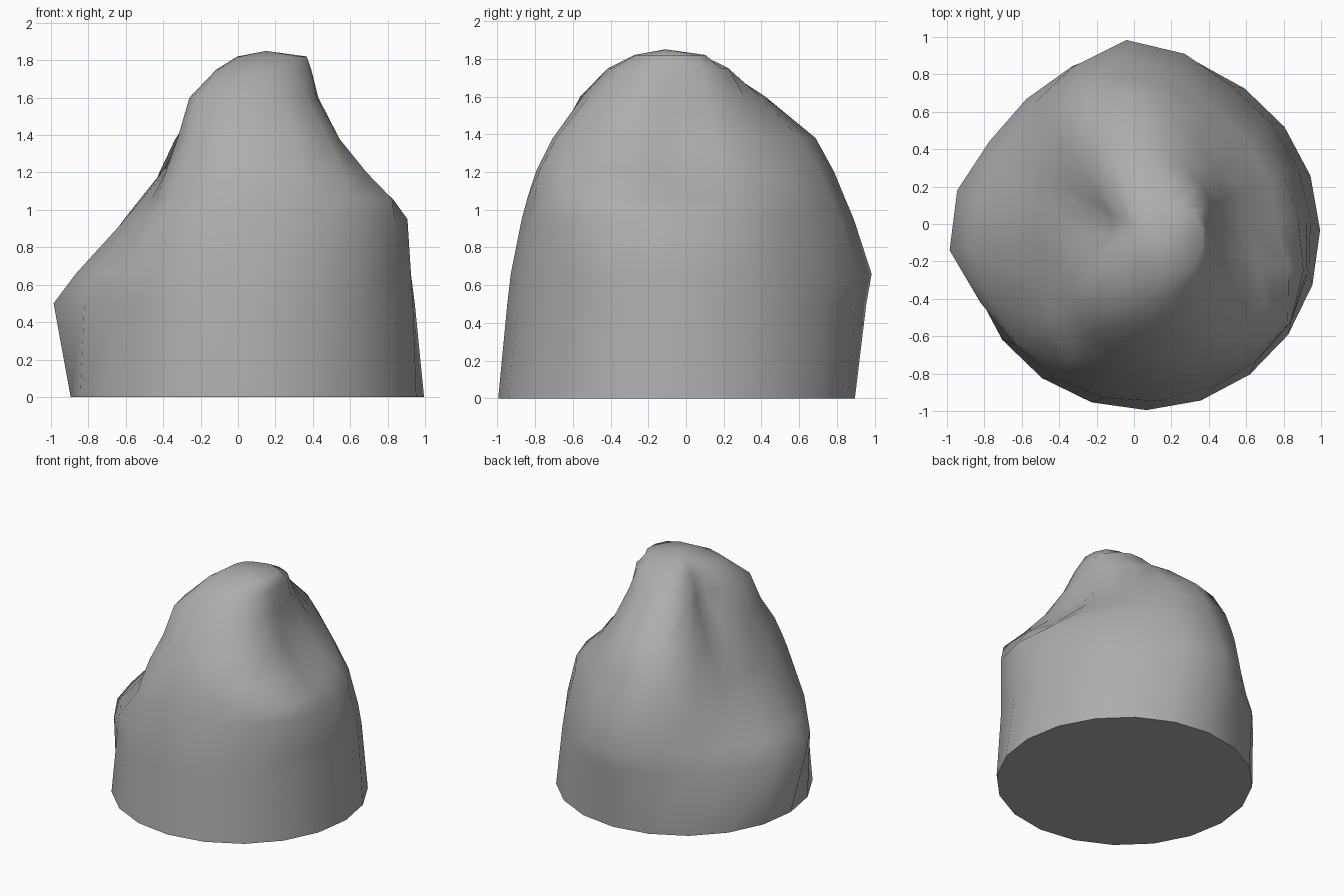
import bpy, bmesh
from math import sin, cos, pi, radians

if "Cube" in bpy.data.objects:
    bpy.data.objects.remove(bpy.data.objects["Cube"])

SIDES = 20
CX, CY = 0.05, -0.05

# contour lines of the rock: height -> radius every 30 degrees from +x
CONTOURS = {
    0.00: [0.945] * 12,
    0.50: [.90, .90, .92, 1.01, .96, .96, 1.05, .92, .91, .90, .91, .92],
    0.66: [.88, .88, .89, 1.04, .94, .87, .92, .89, .89, .88, .90, .92],
    0.95: [.84, .81, .82, .94, .89, .72, .66, .66, .83, .82, .86, .92],
    1.06: [.72, .74, .77, .89, .86, .64, .57, .57, .79, .79, .83, .90],
    1.20: [.56, .62, .70, .83, .81, .53, .46, .50, .73, .74, .80, .74],
    1.38: [.42, .49, .57, .73, .70, .36, .29, .42, .62, .65, .69, .57],
    1.60: [.37, .40, .42, .47, .43, .21, .17, .33, .53, .50, .50, .43],
    1.75: [.34, .36, .32, .25, .20, .13, .14, .18, .30, .36, .37, .37],
    1.82: [.32, .28, .15, .10, .06, .05, .05, .06, .10, .18, .26, .32],
}


def radius(values, angle):
    """Smooth closed interpolation of the radii around the contour."""
    n = len(values)
    t = angle / (2 * pi) * n
    i = int(t)
    t -= i
    a, b, c, d = (values[(i + k) % n] for k in (-1, 0, 1, 2))
    return b + 0.5 * t * (c - a + t * (2*a - 5*b + 4*c - d + t * (3*(b - c) + d - a)))


# rock body: stacked contours bridged with quads
bm = bmesh.new()
rings = []
for z, values in CONTOURS.items():
    ring = []
    for k in range(SIDES):
        a = radians(1 if z == 0 else 5) + 2 * pi * k / SIDES
        r = radius(values, a)
        ring.append(bm.verts.new((CX + r * cos(a), CY + r * sin(a), z)))
    rings.append(ring)
for low, high in zip(rings, rings[1:]):
    for k in range(SIDES):
        j = (k + 1) % SIDES
        bm.faces.new((low[k], low[j], high[j], high[k]))

# flat base and summit
bm.faces.new(rings[0][::-1])
peak = bm.verts.new((0.15, -0.11, 1.85))
for k in range(SIDES):
    bm.faces.new((rings[-1][k], rings[-1][(k + 1) % SIDES], peak))
bmesh.ops.recalc_face_normals(bm, faces=bm.faces)

mesh = bpy.data.meshes.new("rock")
bm.to_mesh(mesh)
bm.free()
rock = bpy.data.objects.new("rock", mesh)
bpy.context.collection.objects.link(rock)

# dark grey stone
stone = bpy.data.materials.new("stone")
stone.diffuse_color = (0.42, 0.42, 0.42, 1)
stone.use_nodes = True
stone.node_tree.nodes["Principled BSDF"].inputs["Base Color"].default_value = stone.diffuse_color
mesh.materials.append(stone)

bpy.context.view_layer.objects.active = rock
rock.select_set(True)
bpy.ops.object.shade_smooth_by_angle(angle=radians(65))
